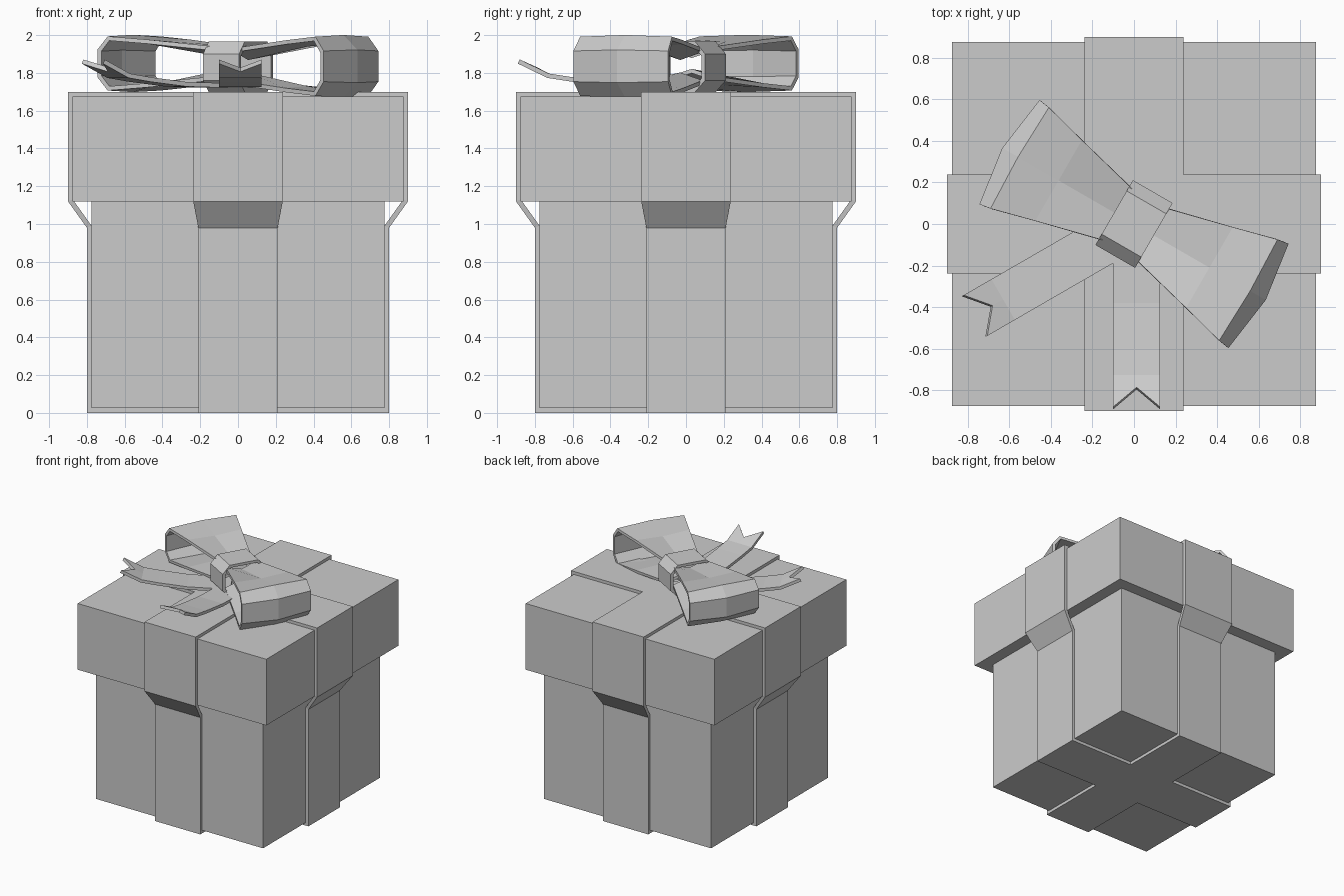
import bpy, bmesh
from math import radians
from mathutils import Matrix

if "Cube" in bpy.data.objects:
    bpy.data.objects.remove(bpy.data.objects["Cube"])


def add_mesh(name, verts, faces, matrix=None):
    mesh = bpy.data.meshes.new(name)
    bm = bmesh.new()
    vs = [bm.verts.new(v) for v in verts]
    for f in faces:
        bm.faces.new([vs[i] for i in f])
    bmesh.ops.recalc_face_normals(bm, faces=bm.faces)
    if matrix:
        bm.transform(matrix)
    bm.to_mesh(mesh)
    bm.free()
    ob = bpy.data.objects.new(name, mesh)
    bpy.context.collection.objects.link(ob)
    return ob


def box(name, half, z0, z1):
    bpy.ops.mesh.primitive_cube_add(size=1, location=(0, 0, (z0 + z1) / 2))
    ob = bpy.context.object
    ob.name = name
    ob.scale = (half * 2, half * 2, z1 - z0)
    return ob


def ring(name, outer, inner, widths, matrix):
    """Closed band: right-half profiles in (x, z), mirrored, with half width per point."""
    full = lambda p: p + [(-x, z) for x, z in reversed(p)]
    o, i, w = full(outer), full(inner), widths + widths[::-1]
    n = len(o)
    verts = []
    for (ox, oz), (ix, iz), h in zip(o, i, w):
        verts += [(ox, -h, oz), (ox, h, oz), (ix, h, iz), (ix, -h, iz)]
    faces = [(4 * k + a, 4 * k + (a + 1) % 4,
              4 * ((k + 1) % n) + (a + 1) % 4, 4 * ((k + 1) % n) + a)
             for k in range(n) for a in range(4)]
    return add_mesh(name, verts, faces, matrix)


def sheet(name, rows, matrix, thickness):
    """Three-column strip thickened around its surface."""
    verts = [v for row in rows for v in row]
    faces = [(3 * r + c, 3 * r + c + 1, 3 * r + c + 4, 3 * r + c + 3)
             for r in range(len(rows) - 1) for c in range(2)]
    ob = add_mesh(name, verts, faces, matrix)
    m = ob.modifiers.new("thickness", 'SOLIDIFY')
    m.thickness = thickness
    m.offset = 0
    m.use_even_offset = True
    return ob


def rot(deg):
    return Matrix.Rotation(radians(deg), 4, 'Z')


# Box and lid
box("box_body", 0.775, 0.025, 1.13)
box("lid", 0.875, 1.12, 1.675)

# Two crossing ribbons wrapped around box and lid
outer = [(0.8, 0), (0.8, 0.98), (0.9, 1.12), (0.9, 1.7)]
inner = [(0.775, 0.025), (0.775, 0.99), (0.875, 1.13), (0.875, 1.675)]
for name, angle in (("ribbon_across", 0), ("ribbon_lengthwise", 90)):
    ring(name, outer, inner, [0.21, 0.21, 0.237, 0.237], rot(angle))

# Knot band of the bow
ring("bow_knot",
     [(0.12, 1.7), (0.18, 1.76), (0.18, 1.9), (0.12, 1.965)],
     [(0.11, 1.722), (0.157, 1.77), (0.157, 1.89), (0.11, 1.943)],
     [0.11] * 4, rot(60))


# Bow loops: (edge u, middle u, edge height, middle height, half width)
top = [(0.06, 0.06, 0.078, 0.04, 0.135),
       (0.42, 0.42, 0.115, 0.105, 0.225),
       (0.63, 0.64, 0.132, 0.14, 0.28),
       (0.68, 0.72, 0.07, 0.075, 0.288)]
for name, angle, zc, s in (("bow_loop_right", -30, 1.835, 1.1), ("bow_loop_left", 150, 1.85, 1.0)):
    profile = [(r, s) for r in top] + [(r, -s) for r in reversed(top)]
    rows = [[(ue, -w, zc + k * he), (um, 0, zc + k * hm), (ue, w, zc + k * he)]
            for (ue, um, he, hm, w), k in profile]
    sheet(name, rows, rot(angle), 0.022)

# Ribbon tails with a V notch: (length, height) path
path = [(0.05, 1.735), (0.2, 1.735), (0.38, 1.74), (0.6, 1.765), (0.73, 1.785), (0.885, 1.86)]
for name, angle, x in (("tail_front", -90, 0.0125), ("tail_side", -150, 0)):
    rows = [[(s, -0.113, z), (s - 0.095 * (s > 0.8), 0, z - 0.043 * (s > 0.8)), (s, 0.113, z)]
            for s, z in path]
    sheet(name, rows, Matrix.Translation((x, 0, 0)) @ rot(angle), 0.024)
